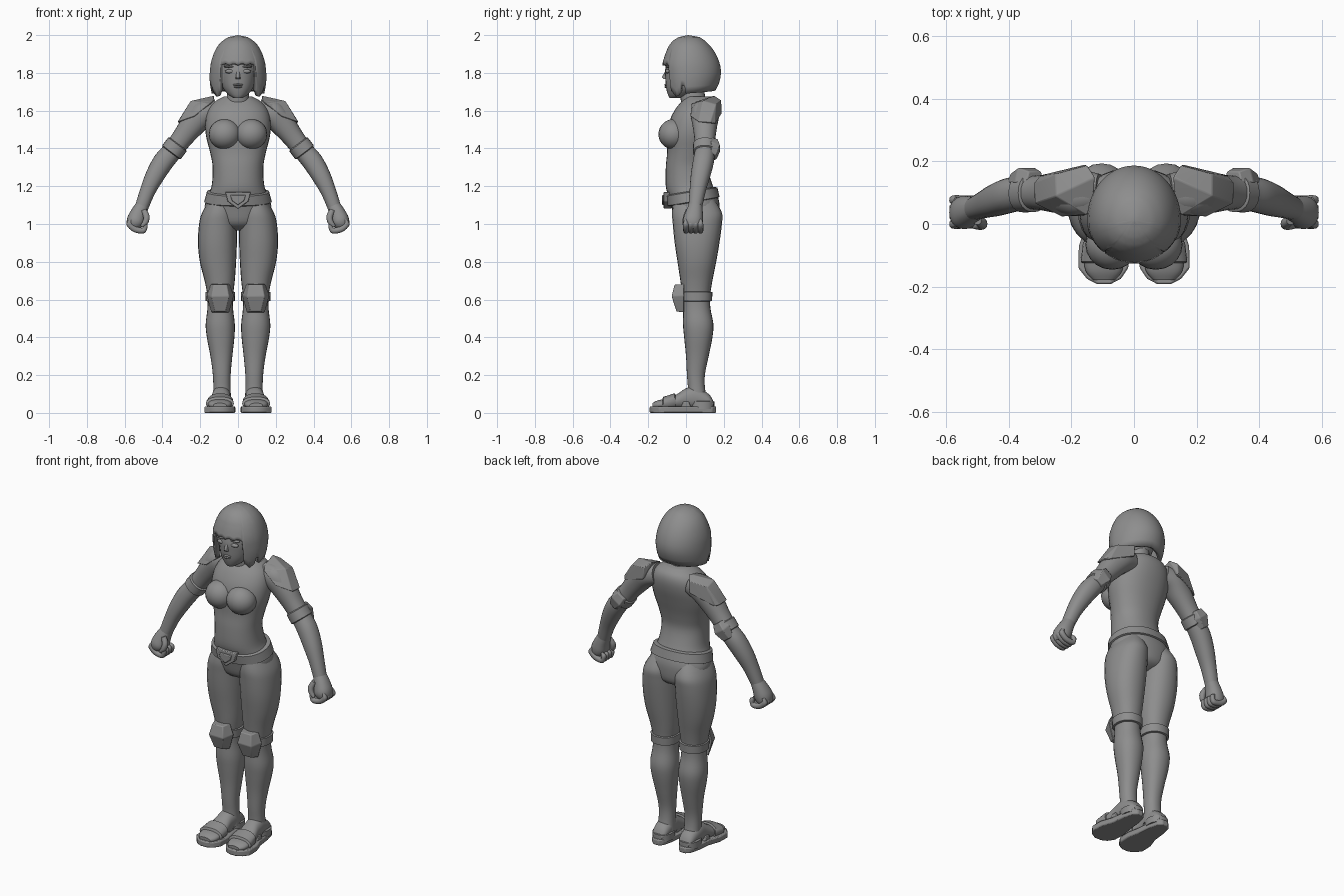
import bpy, bmesh, math
from mathutils import Vector

grey = bpy.data.materials.new("plain grey")
grey.diffuse_color = (0.27, 0.27, 0.27, 1)


def finish(name, bm, mirror=False, angle=40, bevel=0):
    bmesh.ops.recalc_face_normals(bm, faces=bm.faces)
    me = bpy.data.meshes.new(name)
    bm.to_mesh(me)
    bm.free()
    ob = bpy.data.objects.new(name, me)
    bpy.context.collection.objects.link(ob)
    me.materials.append(grey)
    bpy.ops.object.select_all(action='DESELECT')
    ob.select_set(True)
    bpy.context.view_layer.objects.active = ob
    bpy.ops.object.shade_smooth_by_angle(angle=math.radians(angle))
    if bevel:
        b = ob.modifiers.new("bevel", 'BEVEL')
        b.width, b.segments = bevel, 2
    if mirror:
        m = ob.modifiers.new("mirror", 'MIRROR')
        m.use_mirror_merge = False
    return ob


def loft(name, rows, sides=24, steps=4, p=2.2, mirror=False):
    """Skin rounded sections (centre, U, V) with a smooth spline through them."""
    rows = [[Vector(v) for v in r] for r in rows]
    secs = []
    for i in range(len(rows) - 1):
        a, b = rows[max(i - 1, 0)], rows[i]
        c, d = rows[i + 1], rows[min(i + 2, len(rows) - 1)]
        for s in range(steps):
            t = s / steps
            secs.append([0.5 * (2 * b[k] + (c[k] - a[k]) * t
                         + (2 * a[k] - 5 * b[k] + 4 * c[k] - d[k]) * t * t
                         + (3 * b[k] - a[k] - 3 * c[k] + d[k]) * t ** 3) for k in range(3)])
    secs.append(rows[-1])
    bm = bmesh.new()
    rings = []
    for c, u, v in secs:
        ring = []
        for j in range(sides):
            w = 2 * math.pi * j / sides
            x, y = math.cos(w), math.sin(w)
            ring.append(bm.verts.new(c + u * math.copysign(abs(x) ** (2 / p), x)
                                     + v * math.copysign(abs(y) ** (2 / p), y)))
        rings.append(ring)
    for r, q in zip(rings, rings[1:]):
        for j in range(sides):
            k = (j + 1) % sides
            bm.faces.new((r[j], r[k], q[k], q[j]))
    bm.faces.new(rings[0])
    bm.faces.new(rings[-1])
    return finish(name, bm, mirror)


def level(z, cx, rx, yf, yb, tilt=0):
    h = (yb - yf) / 2
    return (cx, (yf + yb) / 2, z), (rx, 0, 0), (0, h, h * tilt)


def across(y, cx, rx, z0, z1):
    return (cx, y, (z0 + z1) / 2), (rx, 0, 0), (0, 0, (z1 - z0) / 2)


def tube(name, pts, **kw):
    """Limb through (x, y, z, radius along y, radius in the xz plane)."""
    rows = []
    for i, q in enumerate(pts):
        d = Vector(pts[min(i + 1, len(pts) - 1)][:3]) - Vector(pts[max(i - 1, 0)][:3])
        n = Vector((d.z, 0, -d.x)).normalized()
        rows.append((q[:3], (0, q[3], 0), n * q[4]))
    return loft(name, rows, mirror=True, **kw)


def hull(name, pts, bevel=0.004):
    bm = bmesh.new()
    for q in pts:
        bm.verts.new(q)
    res = bmesh.ops.convex_hull(bm, input=bm.verts)
    bmesh.ops.delete(bm, geom=list({v for v in res["geom_interior"] + res["geom_unused"]
                                    if isinstance(v, bmesh.types.BMVert)}), context='VERTS')
    bmesh.ops.dissolve_limit(bm, angle_limit=0.03, verts=bm.verts, edges=bm.edges)
    return finish(name, bm, True, 20, bevel)


def prism(name, pts, depth, mirror=True, bevel=0.004):
    bm = bmesh.new()
    f = bm.faces.new([bm.verts.new(q) for q in pts])
    e = bmesh.ops.extrude_face_region(bm, geom=[f])
    bmesh.ops.translate(bm, vec=depth, verts=[v for v in e["geom"] if isinstance(v, bmesh.types.BMVert)])
    return finish(name, bm, mirror, 30, bevel)


def ball(name, c, r, mirror=True):
    bm = bmesh.new()
    bmesh.ops.create_uvsphere(bm, u_segments=20, v_segments=14, radius=1)
    for v in bm.verts:
        v.co = Vector([c[i] + v.co[i] * r[i] for i in range(3)])
    return finish(name, bm, mirror)


# Torso, neck and bust
loft("torso", [level(z, 0, *r) for z, *r in [
    (0.965, .05, .01, .10), (1.0, .13, -.05, .165), (1.08, .175, -.075, .178), (1.14, .163, -.09, .17),
    (1.2, .14, -.107, .143), (1.3, .134, -.107, .115), (1.38, .148, -.1, .125), (1.47, .17, -.1, .15),
    (1.55, .172, -.085, .172), (1.61, .155, -.055, .178), (1.65, .12, -.022, .165), (1.675, .075, .0, .13)]], sides=32)
loft("neck", [level(1.6, 0, .075, -.02, .13), level(1.68, 0, .058, -.03, .1), level(1.76, 0, .056, -.03, .1)])
ball("bust", (.07, -.066, 1.475), (.085, .08, .08))

# Legs
loft("leg", [level(*r) for r in [
    (1.13, .09, .06, -.065, .15), (1.06, .1, .09, -.074, .19), (1.0, .106, .1, -.07, .19),
    (.9, .109, .103, -.06, .177), (.8, .106, .096, -.045, .16), (.7, .097, .08, -.03, .14),
    (.62, .094, .068, -.02, .128), (.55, .094, .068, -.015, .13), (.47, .094, .077, -.016, .145),
    (.4, .092, .073, -.01, .14), (.3, .088, .058, 0, .12), (.2, .086, .047, .005, .1),
    (.12, .085, .046, .01, .102), (.05, .085, .05, 0, .12)]], mirror=True)

# Feet and sandals
FOOT = [(.145, .088, .03, .03, .06), (.12, .087, .045, .02, .1), (.05, .088, .05, .02, .14), (0, .09, .05, .02, .13),
        (-.05, .093, .057, .02, .098), (-.1, .096, .064, .02, .078), (-.15, .096, .058, .02, .066),
        (-.178, .096, .035, .025, .052)]
loft("foot", [across(*r) for r in FOOT], mirror=True)
SOLE = [(.16, .07, .105), (.14, .05, .128), (.08, .035, .143), (0, .028, .152), (-.07, .014, .176),
        (-.14, .018, .178), (-.175, .042, .15), (-.192, .075, .118)]
prism("sole", [(a, y, 0) for y, a, b in SOLE] + [(b, y, 0) for y, a, b in reversed(SOLE)], (0, 0, .034), bevel=.006)
loft("toe_strap", [across(*r) for r in [(-.055, .094, .065, .015, .098), (-.06, .094, .069, .015, .104),
     (-.12, .096, .074, .015, .085), (-.125, .096, .068, .015, .076)]], steps=1, mirror=True)
loft("heel_strap", [level(*r) for r in [(.02, .088, .058, .02, .15), (.06, .088, .058, .02, .15),
     (.065, .088, .045, .03, .14)]], steps=1, mirror=True)
prism("side_tab", [(.145, .03, .02), (.145, -.03, .02), (.145, -.015, .06), (.145, .015, .06)], (-.1, 0, 0))

# Arms and fists
tube("arm", [(.11, .1, 1.6, .06, .06), (.18, .1, 1.585, .075, .072), (.24, .1, 1.525, .066, .066),
             (.295, .1, 1.455, .056, .056), (.345, .1, 1.39, .053, .053), (.395, .092, 1.33, .056, .055),
             (.44, .077, 1.255, .052, .05), (.478, .062, 1.175, .043, .041), (.508, .05, 1.095, .037, .036)])
tube("elbow_strap", [(.318, .1, 1.425, .054, .053), (.321, .1, 1.421, .062, .061), (.352, .099, 1.38, .062, .061),
                     (.355, .099, 1.376, .054, .053)], steps=1)
tube("palm", [(.505, .05, 1.1, .036, .035), (.525, .043, 1.06, .046, .042), (.54, .037, 1.02, .053, .048),
              (.55, .037, .99, .046, .04), (.55, .037, .975, .03, .025)])
for i in range(4):
    y = .0 + i * .0255
    tube("finger_%d" % (i + 1), [(.567, y, 1.025, .008, .008), (.576, y, 1.0, .015, .015), (.545, y, .972, .015, .016),
         (.5, y, .966, .015, .015), (.492, y, .995, .014, .014), (.505, y, 1.01, .006, .006)], sides=12)
tube("thumb", [(.5, .01, 1.075, .012, .014), (.485, .002, 1.04, .017, .017), (.49, -.004, 1.01, .015, .015),
               (.51, -.008, .988, .008, .008)], sides=12)


# Faceted joint guards: half-width, depth, height
def guard(name, origin, side, out, up, s):
    shape = [(.05, 0, .065), (.073, 0, .005), (.048, 0, -.085), (.034, .05, .062), (.046, .066, .0), (.028, .04, -.08)]
    hull(name, [Vector(origin) + (Vector(side) * a * k + Vector(out) * b + Vector(up) * c) * s
                for a, b, c in shape for k in (-1, 1)])


guard("knee_guard", (.094, -.01, .617), (1, 0, 0), (0, -1, 0), (0, 0, 1), 1)
guard("elbow_guard", (.343, .132, 1.4), (.8, 0, .6), (0, 1, 0), (-.6, 0, .8), .72)
loft("knee_strap", [level(*r) for r in [(.59, .094, .066, -.015, .125), (.593, .094, .077, -.025, .138),
     (.64, .094, .079, -.028, .14), (.643, .094, .066, -.015, .125)]], steps=1, mirror=True)
hull("shoulder_guard", [(.13, .06, 1.65), (.125, .15, 1.68), (.15, .187, 1.655), (.155, .19, 1.585), (.25, .09, 1.652),
     (.25, .16, 1.635), (.318, .065, 1.54), (.32, .13, 1.54), (.30, .155, 1.53), (.23, .022, 1.57), (.15, .028, 1.635)])

# Belt and buckle
loft("belt", [level(z, 0, rx, f, b, .17) for z, rx, f, b in [(1.115, .17, -.09, .165), (1.12, .179, -.098, .178),
     (1.17, .165, -.108, .166), (1.175, .15, -.1, .15)]], steps=1, sides=32)


def buckle(name, s, y, d):
    pts = [(-.068, .04), (.068, .04), (.055, -.01), (0, -.05), (-.055, -.01)]
    prism(name, [(a * s, y, 1.13 + b * s) for a, b in pts], (0, d, 0), False)


buckle("buckle", 1, -.118, .04)
buckle("buckle_centre", .6, -.126, .02)

# Head and facial features
loft("head", [level(z, 0, *r) for z, *r in [
    (1.668, .025, -.088, -.03), (1.685, .052, -.096, .03), (1.72, .08, -.105, .09), (1.77, .094, -.11, .12),
    (1.82, .1, -.11, .14), (1.9, .1, -.085, .135), (1.95, .06, -.05, .1)]])
hull("nose", [(.017, -.1, 1.765), (.008, -.1, 1.825), (.006, -.128, 1.778), (.009, -.118, 1.768),
              (-.017, -.1, 1.765), (-.008, -.1, 1.825), (-.006, -.128, 1.778), (-.009, -.118, 1.768)])
ball("eyelid", (.043, -.096, 1.808), (.026, .014, .011))
ball("brow", (.045, -.093, 1.833), (.03, .016, .006))
ball("upper_lip", (0, -.105, 1.737), (.026, .01, .006), False)
ball("lower_lip", (0, -.104, 1.726), (.022, .01, .006), False)

# Bobbed hair: columns from the crown down to a hem that varies around the head
SHAPE = [(2.0, 0, 0, 0), (1.99, .05, .05, .06), (1.97, .083, .083, .09), (1.94, .11, .105, .12), (1.9, .13, .122, .147),
         (1.85, .145, .137, .168), (1.8, .15, .134, .175), (1.75, .15, .13, .166), (1.7, .142, .122, .14), (1.65, .125, .115, .11)]


def hair_size(z):
    for a, b in zip(SHAPE, SHAPE[1:]):
        if z >= b[0]:
            t = (a[0] - z) / (a[0] - b[0])
            return [a[k] + (b[k] - a[k]) * t for k in (1, 2, 3)]
    return SHAPE[-1][1:]


def hem(deg):
    if deg < 42:
        return 1.84 + .012 * abs(math.sin(math.radians(deg * 9)))
    if deg < 72:
        return 1.672 + .0022 * abs(deg - 58)
    if deg < 82:
        return 1.73
    return 1.69 + .018 * (deg - 82) / 98


bm = bmesh.new()
crown = bm.verts.new((0, .012, 2.0))
cols, N = [], 120
for j in range(N):
    w = 2 * math.pi * j / N
    deg = abs((math.degrees(w) + 180) % 360 - 180)
    col = []
    for i in range(1, 15):
        z = 2 - (2 - hem(deg)) * (i / 14) ** 1.7
        rx, f, b = hair_size(z)
        col.append(bm.verts.new((rx * math.sin(w), .012 - (f if math.cos(w) > 0 else b) * math.cos(w), z)))
    cols.append(col)
for j in range(N):
    a, b = cols[j], cols[(j + 1) % N]
    bm.faces.new((crown, a[0], b[0]))
    for i in range(13):
        bm.faces.new((a[i], a[i + 1], b[i + 1], b[i]))
hair = finish("hair", bm, angle=50)
shell = hair.modifiers.new("thickness", 'SOLIDIFY')
shell.thickness, shell.offset = .025, -1
